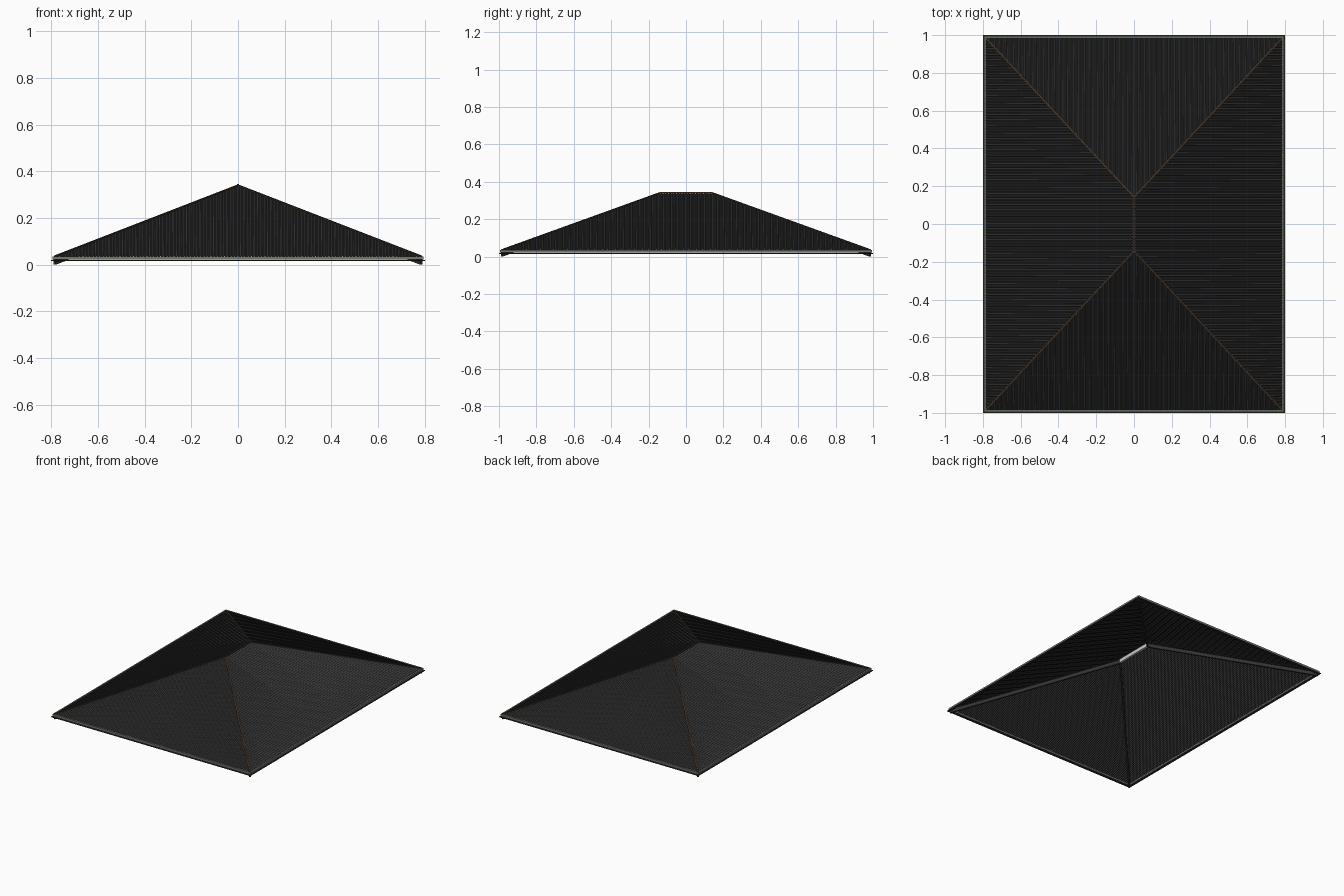
import bpy, bmesh, math
from mathutils import Vector

if "Cube" in bpy.data.objects:
    bpy.data.objects.remove(bpy.data.objects["Cube"])

EX, EY, ZE = 0.785, 0.985, 0.034      # eave half sizes and height
RY, ZR = 0.143, 0.338                 # ridge half length and height
PITCH = 0.0866 / 6


def material(name, c):
    m = bpy.data.materials.new(name)
    m.diffuse_color = (*c, 1)
    m.use_nodes = True
    m.node_tree.nodes["Principled BSDF"].inputs["Base Color"].default_value = m.diffuse_color
    return m


SHEET = material("dark_sheet", (0.035, 0.035, 0.035))
CAP = material("brown_cap", (0.06, 0.035, 0.018))
GUTTER = material("green_grey", (0.16, 0.19, 0.15))
DARK = material("dark_timber", (0.03, 0.03, 0.027))


def finish(bm, name, mat=None):
    me = bpy.data.meshes.new(name)
    bmesh.ops.recalc_face_normals(bm, faces=bm.faces)
    bm.to_mesh(me)
    bm.free()
    ob = bpy.data.objects.new(name, me)
    bpy.context.collection.objects.link(ob)
    if mat:
        me.materials.append(mat)
    return ob


def slope_point(side, t, s):
    """Point on a roof face: t along the eave, s = 0 eave to 1 ridge."""
    z = ZE + s * (ZR - ZE)
    if side in ("front", "back"):
        k = -1 if side == "front" else 1
        return Vector((t, k * (EY + s * (RY - EY)), z))
    k = -1 if side == "left" else 1
    return Vector((k * EX * (1 - s), t, z))


def reach(side, t):
    if side in ("front", "back"):
        return 1 - abs(t) / EX
    return min(1, (EY - abs(t)) / (EY - RY))


def corrugated(side):
    half = EX if side in ("front", "back") else EY
    n = int(half / PITCH * 8)
    bm = bmesh.new()
    prev = None
    for i in range(-n, n + 1):
        t = i * PITCH / 8
        dz = Vector((0, 0, 0.003 * math.cos(2 * math.pi * i / 8)))
        row = [bm.verts.new(slope_point(side, t, s) + dz) for s in (0, reach(side, t))]
        if prev:
            bm.faces.new((prev[0], row[0], row[1], prev[1]))
        prev = row
    ob = finish(bm, side + "_corrugated_sheet", SHEET)
    for p in ob.data.polygons:
        p.use_smooth = True


def beam(name, a, b, w, h, mat=None, drop=0.0):
    """Upright rectangular bar between two points."""
    a, b = Vector(a), Vector(b)
    side = (b - a).cross(Vector((0, 0, 1))).normalized() * w / 2
    bm = bmesh.new()
    ends = []
    for p in (a, b):
        ends.append([bm.verts.new(p + side * u + Vector((0, 0, v - drop)))
                     for u, v in ((-1, 0), (1, 0), (1, -h), (-1, -h))])
    for i in range(4):
        j = (i + 1) % 4
        bm.faces.new((ends[0][i], ends[0][j], ends[1][j], ends[1][i]))
    bm.faces.new(ends[0])
    bm.faces.new(ends[1])
    return finish(bm, name, mat)


def ring(name, profile, mat):
    """Closed profile of (inset, z) mitred round the eaves."""
    bm = bmesh.new()
    corners = [[bm.verts.new((sx * (0.8 - d), sy * (1 - d), z)) for d, z in profile]
               for sx, sy in ((-1, -1), (1, -1), (1, 1), (-1, 1))]
    n = len(profile)
    for c in range(4):
        a, b = corners[c], corners[(c + 1) % 4]
        for i in range(n):
            j = (i + 1) % n
            bm.faces.new((a[i], a[j], b[j], b[i]))
    return finish(bm, name, mat)


# Roof sheets
for s in ("front", "back", "left", "right"):
    corrugated(s)

# Hip caps and hip rafters
for sx in (-1, 1):
    for sy in (-1, 1):
        tag = ("left" if sx < 0 else "right") + ("_front" if sy < 0 else "_back")
        eave, top = (sx * EX, sy * EY, ZE + 0.005), (0, sy * RY, ZR + 0.005)
        beam("hip_cap_" + tag, eave, top, 0.010, 0.006, CAP)
        beam("hip_rafter_" + tag, eave, top, 0.012, 0.026, DARK, 0.013)

# Ridge cap and ridge beam
beam("ridge_cap", (0, -RY, ZR + 0.007), (0, RY, ZR + 0.007), 0.010, 0.007, CAP)
beam("ridge_beam", (0, -RY, ZR - 0.005), (0, RY, ZR - 0.005), 0.016, 0.025)

# Gutter with flared lower lip
ring("gutter", [(0.006, 0.036), (0.006, 0.022), (0.016, 0.022), (0.016, 0.036)], GUTTER)
ring("gutter_lip", [(0, 0.020), (0, 0.015), (0.016, 0.015), (0.016, 0.020)], DARK)
